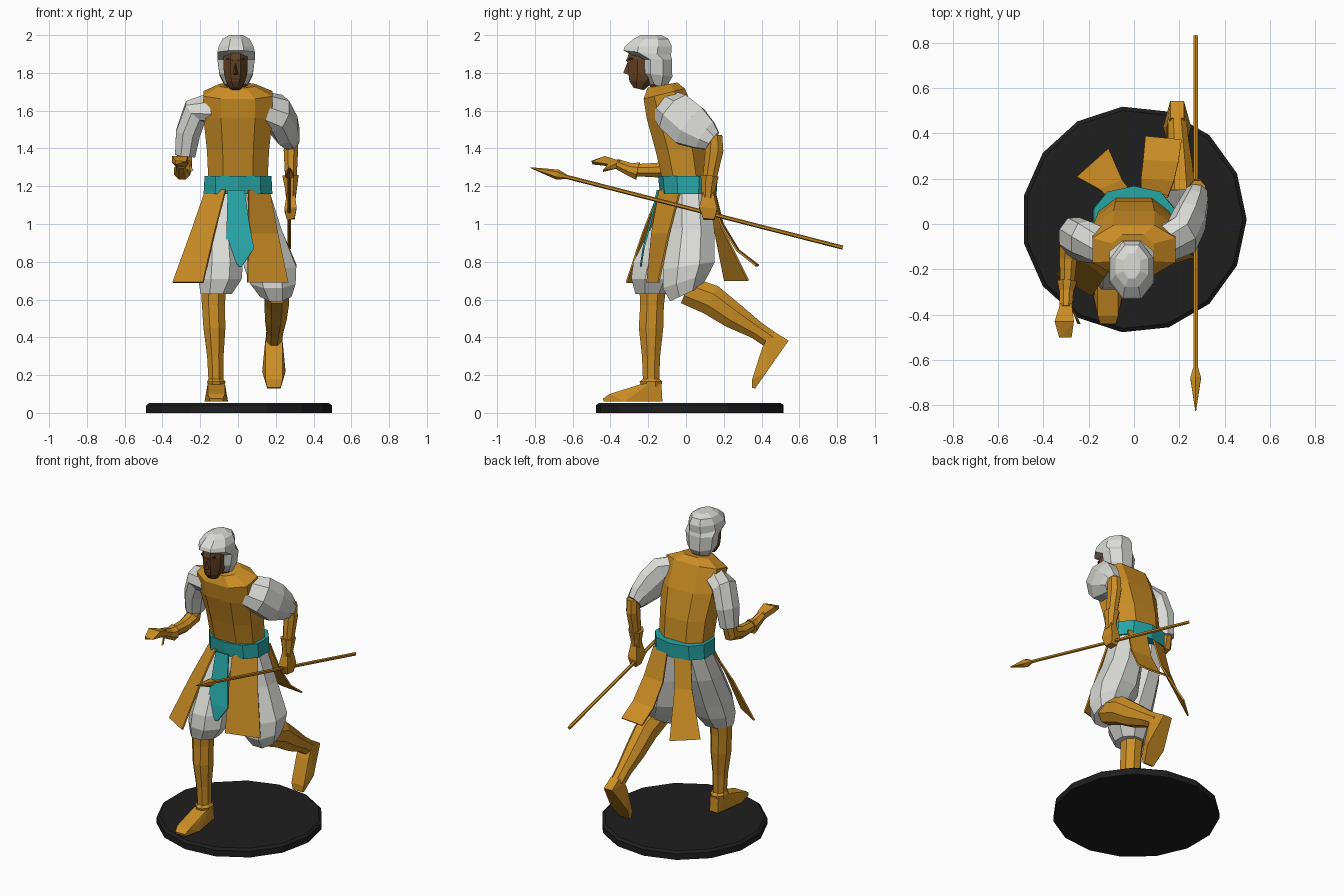
import bpy, bmesh, math
from mathutils import Vector, Matrix


def material(name, rgb):
    m = bpy.data.materials.new(name)
    m.diffuse_color = (*rgb, 1)
    return m


OCHRE = material("ochre cloth", (0.60, 0.27, 0.018))
WHITE = material("white linen", (0.70, 0.70, 0.67))
TEAL = material("teal sash", (0.02, 0.38, 0.38))
SKIN = material("brown skin", (0.13, 0.055, 0.018))
HAIR = material("dark hair", (0.03, 0.015, 0.008))
BLACK = material("black base", (0.013, 0.013, 0.013))


def finish(name, bm, mat):
    bmesh.ops.recalc_face_normals(bm, faces=bm.faces[:])
    me = bpy.data.meshes.new(name)
    bm.to_mesh(me)
    bm.free()
    me.materials.append(mat)
    ob = bpy.data.objects.new(name, me)
    bpy.context.collection.objects.link(ob)
    return ob


def loft(name, mat, rings, n=8, path=False, power=1.0, phase=0.5):
    """Rings are (x, y, z, half width, half depth, tilt about x); path=True turns them along the path."""
    bm = bmesh.new()
    cs = [Vector(r[:3]) for r in rings]
    loops = []
    for i, r in enumerate(rings):
        if path:
            t = (cs[min(i + 1, len(cs) - 1)] - cs[max(i - 1, 0)]).normalized()
            u = (Vector((1, 0, 0)) - t * t.x).normalized()
            v = t.cross(u)
        else:
            a = math.radians(r[5]) if len(r) > 5 else 0
            u, v = Vector((1, 0, 0)), Vector((0, math.cos(a), math.sin(a)))
        if loops and path and v.dot(last) < 0:
            v = -v
        last = v
        loop = []
        for k in range(n):
            an = math.tau * (k + phase) / n
            c, s = math.cos(an), math.sin(an)
            c, s = [math.copysign(abs(w) ** power, w) for w in (c, s)]
            loop.append(bm.verts.new(cs[i] + u * c * r[3] + v * s * r[4]))
        loops.append(loop)
    for a, b in zip(loops, loops[1:]):
        for k in range(n):
            bm.faces.new((a[k], a[(k + 1) % n], b[(k + 1) % n], b[k]))
    bm.faces.new(loops[0])
    bm.faces.new(loops[-1])
    return finish(name, bm, mat)


def hull(name, mat, pts, matrix=Matrix()):
    bm = bmesh.new()
    for p in pts:
        bm.verts.new(matrix @ Vector(p))
    res = bmesh.ops.convex_hull(bm, input=bm.verts[:])
    bmesh.ops.delete(bm, geom=list({v for v in res["geom_interior"] if isinstance(v, bmesh.types.BMVert)}), context='VERTS')
    return finish(name, bm, mat)


def panel(name, mat, rows):
    """Hanging cloth strip from rows of (left point, right point)."""
    bm = bmesh.new()
    vs = [[bm.verts.new(p) for p in row] for row in rows]
    for a, b in zip(vs, vs[1:]):
        bm.faces.new((a[0], a[1], b[1], b[0]))
    ob = finish(name, bm, mat)
    mod = ob.modifiers.new("thickness", 'SOLIDIFY')
    mod.thickness, mod.offset = 0.01, 0
    return ob


# Base disc with a bevelled rim
loft("base", BLACK, [(0, .02, 0, .497, .5), (0, .02, .04, .497, .5), (0, .02, .053, .48, .483)], n=15, phase=0)

# Feet: one shoe shape placed twice
half = [(.03, .06, -.09), (.03, .055, .0), (.045, .0, .01), (.045, -.06, .0), (.05, -.12, -.03),
        (.045, -.22, -.05), (.035, -.255, -.075), (.035, -.25, -.09), (.062, -.14, -.09)]
shoe = half + [(-x, y, z) for x, y, z in half]
hull("standing_foot", OCHRE, shoe, Matrix.Translation((-.115, -.185, .15)))
hull("raised_foot", OCHRE, shoe, Matrix.Translation((.19, .435, .385)) @ Matrix.Rotation(math.radians(55), 4, 'X'))

# Boots
loft("standing_boot", OCHRE, [(-.115, -.185, .14, .05, .057), (-.115, -.185, .165, .052, .065), (-.117, -.185, .18, .043, .047),
     (-.12, -.185, .30, .047, .052), (-.125, -.185, .45, .063, .07), (-.13, -.18, .57, .066, .068), (-.13, -.175, .68, .073, .078)])
loft("raised_boot", OCHRE, [(.205, .0, .65, .07, .08), (.205, .13, .60, .07, .088), (.20, .25, .515, .062, .075),
     (.195, .37, .44, .048, .052), (.19, .45, .385, .045, .05)], path=True)

# Baggy trousers
loft("standing_trouser", WHITE, [(-.075, .02, 1.2, .09, .11), (-.095, -.05, 1.0, .105, .135), (-.09, -.14, .80, .125, .15),
     (-.095, -.165, .71, .125, .135), (-.115, -.18, .63, .09, .095)])
loft("raised_trouser", WHITE, [(.075, .02, 1.2, .09, .11), (.12, .03, .97, .12, .13), (.17, .015, .78, .15, .15, 8),
     (.185, .0, .70, .13, .14, 18), (.20, .0, .63, .09, .10, 25)])

# Tunic, collar to waist
loft("tunic", OCHRE, [(0, .005, 1.18, .165, .125), (0, -.03, 1.39, .175, .14), (0, -.075, 1.56, .195, .142),
     (0, -.115, 1.69, .195, .12, 14), (-.005, -.125, 1.735, .10, .085, 10)], n=8, power=.8)

# Belt and front sash
loft("belt", TEAL, [(0, .012, 1.16, .19, .15), (0, .01, 1.253, .185, .158)], n=10, power=.85, phase=.5)
panel("sash_tail", TEAL, [((-.055, -.15, 1.18), (.035, -.15, 1.18)), ((-.06, -.19, 1.0), (.06, -.19, 1.0)),
      ((-.065, -.225, .87), (.085, -.225, .87)), ((.005, -.24, .775), (.02, -.24, .775))])

# Skirt panels
panel("front_right_skirt", OCHRE, [((.055, -.14, 1.18), (.165, -.03, 1.18)), ((.055, -.18, .95), (.21, -.09, .95)),
      ((.05, -.205, .69), (.265, -.145, .69))])
panel("front_left_skirt", OCHRE, [((-.17, -.03, 1.18), (-.065, -.14, 1.18)), ((-.25, -.14, .95), (-.125, -.23, .95)),
      ((-.345, -.22, .69), (-.185, -.315, .69))])
panel("back_right_skirt", OCHRE, [((.03, .15, 1.18), (.15, .12, 1.18)), ((.03, .195, 1.0), (.175, .185, 1.0)),
      ((.04, .28, .86), (.195, .27, .86)), ((.05, .385, .78), (.21, .37, .78))])
panel("back_left_skirt", OCHRE, [((-.02, .15, 1.18), (-.12, .12, 1.18)), ((-.05, .19, .98), (-.15, .15, .98)),
      ((-.11, .33, .70), (-.25, .205, .70))])

# Sleeves
loft("left_sleeve", WHITE, [(-.13, -.10, 1.62, .08, .09), (-.225, -.075, 1.595, .075, .095), (-.265, -.055, 1.48, .07, .09),
     (-.28, -.05, 1.36, .058, .065)], path=True)
loft("right_sleeve", WHITE, [(.13, -.09, 1.61, .08, .10), (.21, -.055, 1.585, .085, .12), (.245, .02, 1.52, .078, .125),
     (.27, .10, 1.47, .062, .09), (.278, .14, 1.44, .05, .06)], path=True)

# Forearms with flared cuffs
loft("left_forearm", OCHRE, [(-.282, -.045, 1.38, .042, .045), (-.285, -.06, 1.31, .045, .05), (-.29, -.15, 1.285, .042, .042),
     (-.295, -.28, 1.285, .032, .034)], path=True)
loft("left_cuff", OCHRE, [(-.295, -.255, 1.28, .047, .05), (-.298, -.30, 1.29, .034, .037), (-.30, -.37, 1.32, .03, .028)], path=True)
loft("right_forearm", OCHRE, [(.28, .15, 1.47, .038, .045), (.28, .15, 1.39, .041, .052), (.28, .125, 1.24, .033, .04)], path=True)
loft("right_cuff", OCHRE, [(.278, .125, 1.255, .046, .052), (.28, .12, 1.20, .036, .042), (.28, .115, 1.14, .028, .035)], path=True)

# Hands: open left palm with thumb, right fist round the shaft
hull("left_hand", OCHRE, [(-.325, -.35, 1.335), (-.275, -.35, 1.335), (-.325, -.35, 1.30), (-.275, -.35, 1.30),
     (-.35, -.43, 1.36), (-.265, -.43, 1.36), (-.35, -.43, 1.325), (-.265, -.43, 1.32),
     (-.33, -.50, 1.335), (-.275, -.50, 1.33), (-.33, -.495, 1.315)])
hull("left_thumb", OCHRE, [(-.28, -.35, 1.33), (-.28, -.36, 1.295), (-.26, -.41, 1.32), (-.235, -.44, 1.285), (-.25, -.44, 1.275)])
hull("right_hand", OCHRE, [(.26, .09, 1.17), (.30, .09, 1.17), (.26, .145, 1.17), (.30, .145, 1.17),
     (.245, .07, 1.08), (.31, .07, 1.09), (.245, .165, 1.07), (.31, .165, 1.08),
     (.26, .095, 1.02), (.30, .09, 1.03), (.26, .15, 1.02), (.30, .15, 1.025)])

# Spear: shaft and leaf head along one sloping line
def on_spear(y):
    return (.272, y, 1.0875 - .256 * y)


loft("spear_shaft", OCHRE, [(*on_spear(.83), .011, .011), (*on_spear(-.67), .011, .011)], n=6, path=True)
loft("spear_head", OCHRE, [(*on_spear(y), r, r) for y, r in ((-.63, .011), (-.68, .027), (-.825, .002))], n=6, path=True)

# Neck and face
loft("neck", SKIN, [(-.01, -.12, 1.70, .06, .06), (-.012, -.175, 1.79, .055, .055)])
loft("face", SKIN, [(-.013, -.25, 1.715, .032, .03, -12), (-.013, -.235, 1.755, .055, .07), (-.013, -.22, 1.80, .067, .092),
     (-.013, -.22, 1.87, .07, .10), (-.013, -.215, 1.925, .06, .09)])
hull("nose", SKIN, [(-.013, -.308, 1.86), (-.03, -.30, 1.79), (.004, -.30, 1.79), (-.013, -.332, 1.80), (-.013, -.29, 1.785)])
for side in (-1, 1):
    hull("brow_left" if side < 0 else "brow_right", HAIR,
         [(-.013 + side * x, y, z) for x, y, z in ((.01, -.318, 1.862), (.01, -.318, 1.87), (.048, -.298, 1.872), (.048, -.298, 1.88),
          (.01, -.309, 1.862), (.01, -.309, 1.87), (.048, -.28, 1.872), (.048, -.28, 1.88))])
hull("mouth", HAIR, [(-.013 + x, y, z) for x in (-.025, .025) for y in (-.302, -.285) for z in (1.765, 1.771)])

# Hood: deep brow over the face, round crown
loft("hood", WHITE, [(-.01, -.15, 1.735, .065, .05, -12), (-.01, -.155, 1.79, .095, .09, -8), (-.01, -.155, 1.87, .107, .088),
     (-.01, -.205, 1.905, .107, .137, -6), (-.01, -.20, 1.94, .10, .135), (-.01, -.185, 1.98, .078, .10),
     (-.01, -.185, 2.0, .04, .06)])
